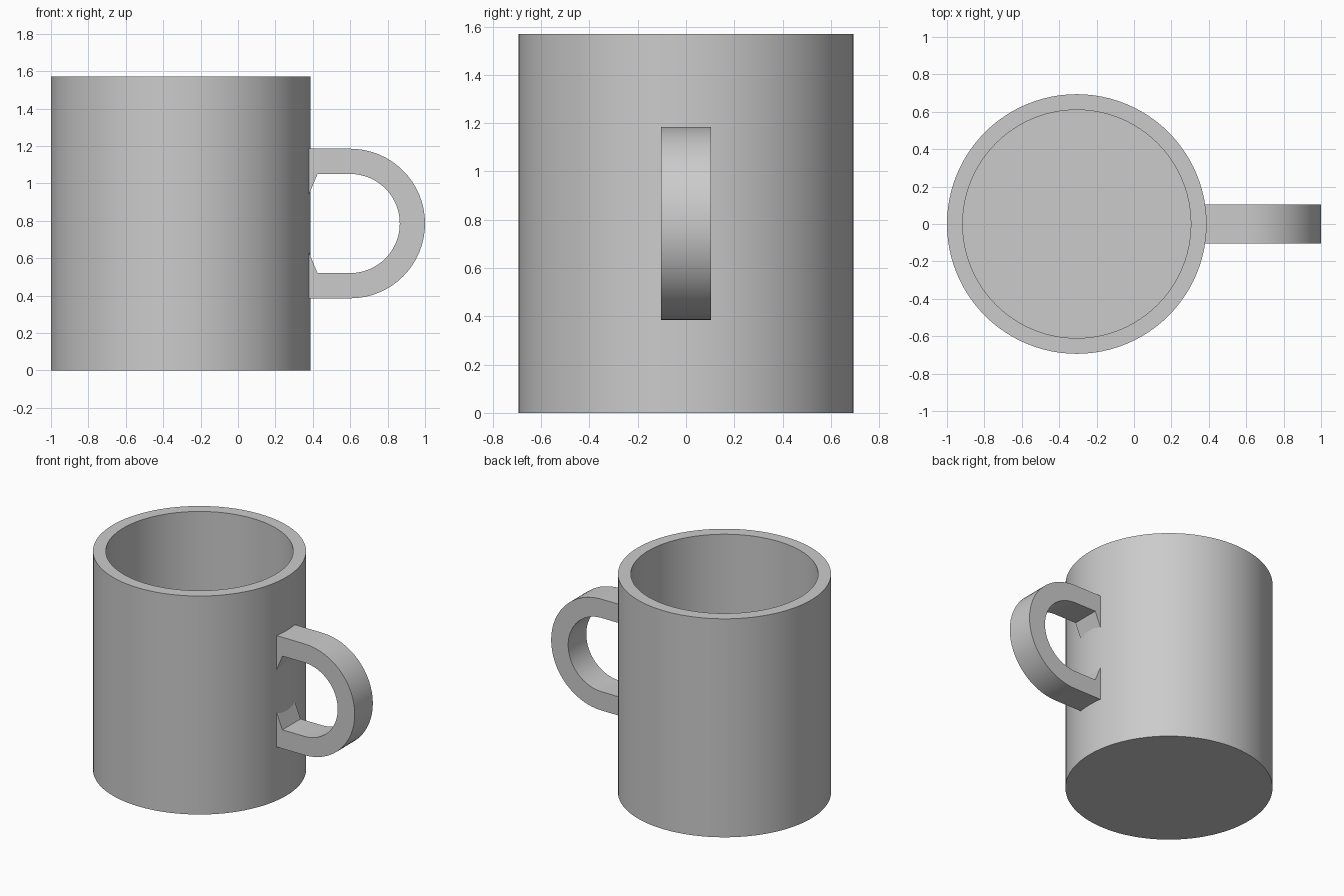
import bpy, bmesh, math
from mathutils import Vector

cube = bpy.data.objects.get("Cube")
if cube:
    bpy.data.objects.remove(cube, do_unlink=True)

grey = bpy.data.materials.new("plain grey")
grey.use_nodes = True
GREY = (0.6, 0.6, 0.6, 1)
grey.diffuse_color = GREY
grey.node_tree.nodes["Principled BSDF"].inputs["Base Color"].default_value = GREY


def finish(bm, name, location):
    """Turn a bmesh into a smooth, sharp-edged object."""
    bmesh.ops.remove_doubles(bm, verts=bm.verts, dist=1e-4)
    bmesh.ops.recalc_face_normals(bm, faces=bm.faces)
    mesh = bpy.data.meshes.new(name)
    bm.to_mesh(mesh)
    bm.free()
    mesh.materials.append(grey)
    obj = bpy.data.objects.new(name, mesh)
    obj.location = location
    bpy.context.collection.objects.link(obj)
    bpy.ops.object.select_all(action='DESELECT')
    obj.select_set(True)
    bpy.context.view_layer.objects.active = obj
    bpy.ops.object.shade_smooth_by_angle(angle=math.radians(30))


# Cup: lathed wall and floor, open at the top
RADIUS, INNER, HEIGHT, FLOOR = 0.694, 0.61, 1.57, 0.085
bm = bmesh.new()
profile = [(0, 0), (RADIUS, 0), (RADIUS, HEIGHT), (INNER, HEIGHT), (INNER, FLOOR), (0, FLOOR)]
verts = [bm.verts.new((r, 0, z)) for r, z in profile]
edges = [bm.edges.new(pair) for pair in zip(verts, verts[1:])]
bmesh.ops.spin(bm, geom=verts + edges, cent=(0, 0, 0), axis=(0, 0, 1),
               angle=math.tau, steps=96, use_merge=True)
finish(bm, "cup", (-0.306, 0, 0))


# Handle: flat D-shaped band, flared on the inside where it meets the cup
def rail(radius, root):
    """Outline from upper root round to lower root, about the arc centre."""
    arc = [(radius * math.sin(a), radius * math.cos(a))
           for a in (math.pi * i / 32 for i in range(33))]
    start = [(-0.26, root), (-0.175, radius)]
    return start + arc + [(x, -z) for x, z in reversed(start)]


HALF_WIDTH = 0.103
bm = bmesh.new()
outer, inner = rail(0.4, 0.4), rail(0.265, 0.06)
rings = []
for (ox, oz), (ix, iz) in zip(outer, inner):
    corners = [(ox, -HALF_WIDTH, oz), (ox, HALF_WIDTH, oz),
               (ix, HALF_WIDTH, iz), (ix, -HALF_WIDTH, iz)]
    rings.append([bm.verts.new(Vector(c)) for c in corners])
for a, b in zip(rings, rings[1:]):
    for i in range(4):
        j = (i + 1) % 4
        bm.faces.new((a[i], a[j], b[j], b[i]))
bm.faces.new(rings[0])
bm.faces.new(rings[-1])
finish(bm, "handle", (0.6, 0, 0.785))
